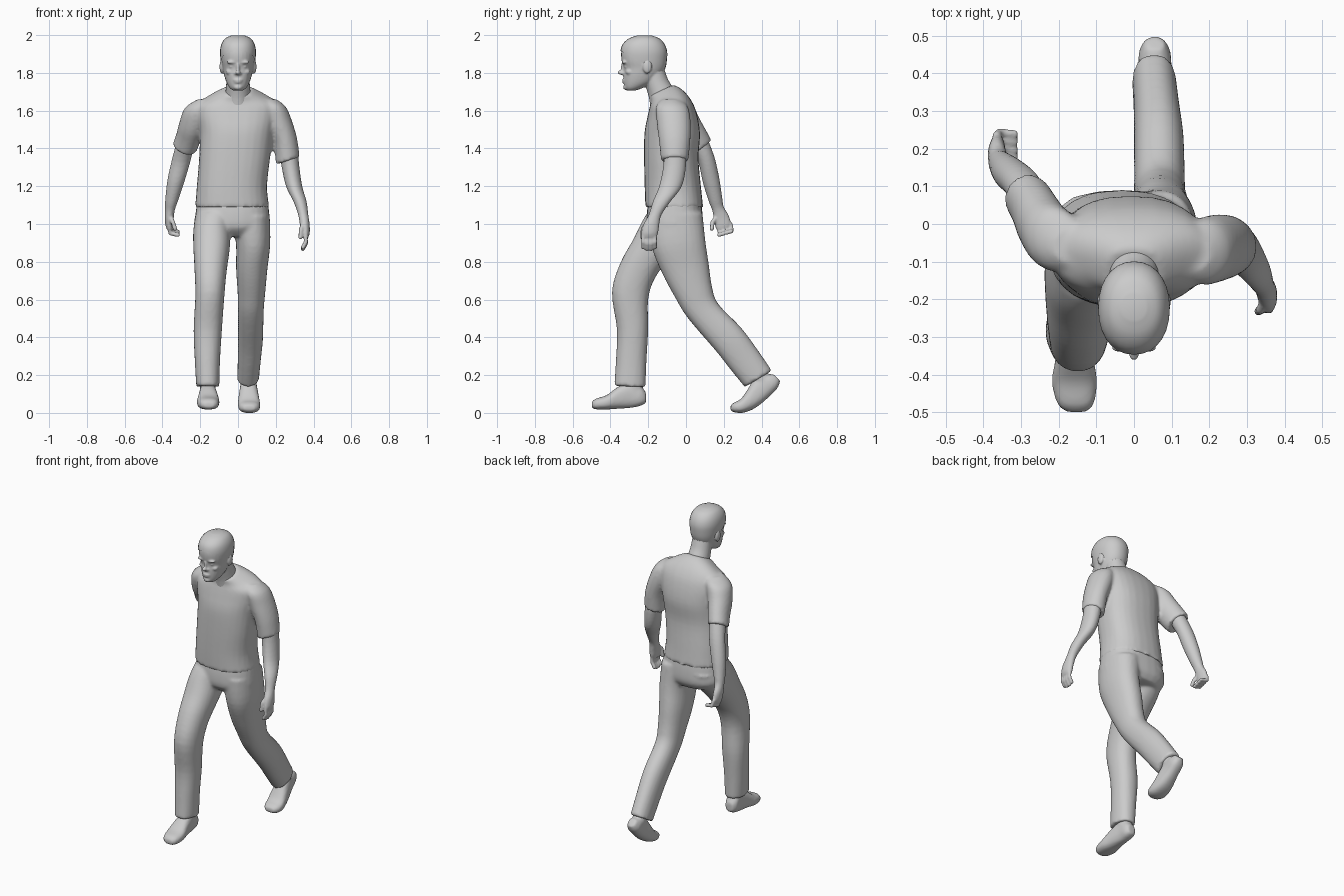
import bpy, bmesh, math
from mathutils import Vector


def finish(bm, name):
    bmesh.ops.recalc_face_normals(bm, faces=bm.faces)
    me = bpy.data.meshes.new(name)
    bm.to_mesh(me)
    bm.free()
    ob = bpy.data.objects.new(name, me)
    bpy.context.collection.objects.link(ob)
    return ob


def spline(a, b, c, d, t):
    return [0.5 * (2 * q + (r - p) * t + (2 * p - 5 * q + 4 * r - s) * t * t
                   + (3 * q - p - 3 * r + s) * t ** 3) for p, q, r, s in zip(a, b, c, d)]


def loft(name, rings, power=2.0, steps=4, seg=28):
    """Ring = x, y, z, half width, half depth, pitch (deg), roll (deg)."""
    rings = [list(r) + [0] * (7 - len(r)) for r in rings]
    n = len(rings)
    dense = []
    for i in range(n - 1):
        four = [rings[max(0, min(n - 1, i + k))] for k in (-1, 0, 1, 2)]
        dense += [spline(*four, s / steps) for s in range(steps)]
    dense.append(rings[-1])
    bm = bmesh.new()
    loops = []
    for x, y, z, rx, ry, pitch, roll in dense:
        a, b = math.radians(pitch), math.radians(roll)
        u, v = Vector((math.cos(b), 0, math.sin(b))), Vector((0, math.cos(a), math.sin(a)))
        loop = []
        for k in range(seg):
            c, s = math.cos(math.tau * k / seg), math.sin(math.tau * k / seg)
            c = math.copysign(abs(c) ** (2 / power), c)
            s = math.copysign(abs(s) ** (2 / power), s)
            loop.append(bm.verts.new(Vector((x, y, z)) + u * rx * c + v * ry * s))
        loops.append(loop)
    for p, q in zip(loops, loops[1:]):
        for k in range(seg):
            j = (k + 1) % seg
            bm.faces.new((p[k], p[j], q[j], q[k]))
    bm.faces.new(loops[0])
    bm.faces.new(loops[-1])
    return finish(bm, name)


def blob(pos, size):
    bm = bmesh.new()
    bmesh.ops.create_uvsphere(bm, u_segments=16, v_segments=10, radius=1)
    bmesh.ops.scale(bm, vec=size, verts=bm.verts)
    bmesh.ops.translate(bm, vec=pos, verts=bm.verts)
    return finish(bm, "blob")


def chain(points, r):
    """Beads along a path, fused later into a finger."""
    out = []
    for p, q in zip(points, points[1:]):
        p, q = Vector(p), Vector(q)
        m = max(2, int((q - p).length / (r * 0.6)))
        out += [blob(p.lerp(q, i / m), (r, r, r)) for i in range(m + 1)]
    return out


def smooth(ob, angle=50):
    bpy.ops.object.select_all(action='DESELECT')
    ob.select_set(True)
    bpy.context.view_layer.objects.active = ob
    bpy.ops.object.shade_smooth_by_angle(angle=math.radians(angle))


def fuse(name, parts, voxel, iterations=4):
    bpy.ops.object.select_all(action='DESELECT')
    for p in parts:
        p.select_set(True)
    bpy.context.view_layer.objects.active = parts[0]
    if len(parts) > 1:
        bpy.ops.object.join()
    ob = parts[0]
    ob.name = name
    m = ob.modifiers.new("Fuse", 'REMESH')
    m.mode = 'VOXEL'
    m.voxel_size = voxel
    s = ob.modifiers.new("Soften", 'SMOOTH')
    s.iterations = iterations
    for mod in ("Fuse", "Soften"):
        bpy.ops.object.modifier_apply(modifier=mod)
    smooth(ob)
    return ob


# Shirt: torso with both sleeves
torso = loft("torso", [
    (-.031, -.062, 1.09, .196, .153), (-.032, -.07, 1.2, .186, .149),
    (-.018, -.078, 1.35, .188, .144), (-.008, -.073, 1.48, .195, .147),
    (-.005, -.075, 1.58, .212, .13, 6), (0, -.085, 1.64, .205, .11, 12),
    (0, -.105, 1.682, .135, .087, 22), (0, -.13, 1.708, .075, .07, 25)], 2.4)
sleeve_l = loft("sleeve", [
    (.15, -.08, 1.66, .055, .05), (.185, -.075, 1.62, .068, .085), (.215, -.065, 1.54, .07, .09, 0, 8),
    (.25, -.06, 1.44, .064, .083, 0, 14), (.264, -.06, 1.335, .066, .072, 0, 18)])
sleeve_r = loft("sleeve", [
    (-.16, -.06, 1.66, .055, .05), (-.205, -.045, 1.615, .075, .083, 10), (-.238, -.01, 1.53, .072, .086, 25, -8),
    (-.262, .035, 1.46, .066, .08, 30, -12), (-.282, .07, 1.405, .065, .075, 32, -14)])
fuse("shirt", [torso, sleeve_l, sleeve_r], .01)

# Trousers: pelvis with the forward and the trailing leg
pelvis = loft("pelvis", [
    (-.028, -.06, 1.13, .185, .138), (-.03, -.06, 1.05, .196, .148),
    (-.032, -.058, .98, .2, .145), (-.032, -.05, .935, .16, .11)], 2.5)
leg_r = loft("leg", [
    (-.12, -.06, 1.05, .105, .143, -5), (-.137, -.115, .96, .1, .13, -20), (-.14, -.184, .868, .096, .108, -30),
    (-.145, -.258, .75, .085, .1, -28), (-.149, -.296, .62, .077, .098, -12), (-.16, -.283, .44, .075, .083, -2),
    (-.162, -.29, .28, .067, .081), (-.16, -.297, .14, .061, .083, -2)], 2.2)
leg_l = loft("leg", [
    (.067, -.055, 1.05, .1, .143, 4), (.08, -.04, .9, .091, .143, 8), (.073, -.003, .765, .083, .126, 12),
    (.071, .042, .635, .073, .101, 17), (.068, .09, .54, .068, .09, 22), (.066, .223, .392, .066, .091, 38),
    (.06, .305, .285, .061, .089, 37), (.053, .383, .18, .058, .084, 31)], 2.2)
fuse("trousers", [pelvis, leg_r, leg_l], .01)

# Shoes with ankles
shoe_r = loft("shoe", [
    (-.153, -.499, .042, .025, .014, 90), (-.155, -.478, .047, .048, .028, 90), (-.158, -.42, .056, .06, .038, 90),
    (-.158, -.36, .08, .051, .058, 90), (-.16, -.29, .097, .043, .07, 90), (-.162, -.24, .09, .041, .052, 90),
    (-.162, -.212, .08, .025, .028, 90)], 2.5)
ankle_r = loft("ankle", [(-.16, -.275, .08, .042, .05), (-.16, -.285, .24, .042, .05)])
fuse("shoe_right", [shoe_r, ankle_r], .008)
shoe_l = loft("shoe", [
    (.06, .236, .026, .028, .014, 90), (.06, .256, .029, .049, .026, 92), (.059, .295, .037, .059, .037, 98),
    (.057, .345, .073, .055, .052, 114), (.056, .4, .13, .045, .06, 130), (.055, .45, .165, .042, .048, 135),
    (.055, .48, .188, .025, .026, 137)], 2.5)
ankle_l = loft("ankle", [(.055, .42, .15, .042, .048, 31), (.055, .35, .24, .042, .05, 31)])
fuse("shoe_left", [shoe_l, ankle_l], .008)

# Bare arms with hands
arm_l = [loft("arm", [
    (.265, -.06, 1.42, .05, .055), (.277, -.06, 1.31, .047, .06), (.297, -.082, 1.2, .043, .06),
    (.328, -.128, 1.12, .035, .047), (.345, -.163, 1.05, .027, .034), (.353, -.183, 1.0, .026, .042),
    (.357, -.192, .955, .023, .045), (.357, -.195, .93, .016, .04)])]
arm_r = [loft("arm", [
    (-.275, .065, 1.44, .048, .05, 25), (-.3, .108, 1.34, .05, .045, 18), (-.328, .133, 1.23, .046, .045, 14),
    (-.35, .156, 1.13, .035, .037, 15), (-.36, .17, 1.08, .027, .032, 20), (-.364, .186, 1.035, .024, .041, 20),
    (-.363, .197, .995, .021, .043, 20), (-.361, .202, .975, .016, .038, 20)])]
for i in range(4):
    y, tip = -.227 + .021 * i, .008 * (i in (1, 2))
    arm_l += chain([(.358, y, .945), (.36, y, .905 - tip), (.343, y, .876 - tip)], .0115)
    y, z = .172 + .021 * i, .972 + .006 * i
    arm_r += chain([(-.365, y, z + .01), (-.357, y + .008, z - .022), (-.318, y + .004, z - .03)], .0115)
arm_l += chain([(.348, -.2, 1.01), (.335, -.228, .975), (.33, -.232, .93)], .012)
arm_r += chain([(-.357, .165, 1.04), (-.345, .14, 1.01), (-.333, .137, .975)], .012)
fuse("arm_left", arm_l, .006, 3)
fuse("arm_right", arm_r, .006, 3)

# Head: z, front y, back y, half width
profile = [(1.707, -.313, -.265, .028), (1.722, -.324, -.225, .045), (1.75, -.33, -.17, .061),
           (1.79, -.332, -.13, .074), (1.825, -.33, -.112, .081), (1.865, -.341, -.105, .088),
           (1.91, -.343, -.104, .091), (1.95, -.33, -.118, .083), (1.98, -.295, -.147, .062),
           (1.995, -.25, -.19, .028)]


def skull(name, grow):
    return loft(name, [(0, (f + b) / 2, z + grow, w + grow, (b - f) / 2 + grow) for z, f, b, w in profile], 2.15)


face = [skull("head", 0), loft("neck", [
    (0, -.11, 1.62, .075, .08, 20), (0, -.13, 1.69, .067, .07, 20),
    (0, -.155, 1.75, .062, .062, 15), (0, -.175, 1.82, .06, .06)])]
# Nose, lips and chin
face += [blob((0, -.332, 1.825), (.009, .014, .035)), blob((0, -.345, 1.802), (.013, .018, .012)),
         blob((0, -.335, 1.797), (.02, .012, .009)), blob((0, -.328, 1.762), (.025, .012, .006)),
         blob((0, -.326, 1.751), (.022, .012, .006)), blob((0, -.318, 1.724), (.024, .015, .015))]
# Brows, eyes, cheeks and ears
for s in (-1, 1):
    face += [blob((s * .034, -.328, 1.856), (.028, .013, .008)), blob((s * .033, -.314, 1.833), (.014, .012, .009)),
             blob((s * .045, -.298, 1.805), (.02, .022, .016)), blob((s * .086, -.205, 1.832), (.012, .024, .036))]
fuse("head", face, .0055, 3)

# Hair cap cut along the hairline
hair = skull("hair", .004)
bm = bmesh.new()
bm.from_mesh(hair.data)
bmesh.ops.bisect_plane(bm, geom=bm.verts[:] + bm.edges[:] + bm.faces[:], plane_co=(0, -.345, 1.915),
                       plane_no=Vector((0, .47, .88)), clear_inner=True)
bm.to_mesh(hair.data)
bm.free()
smooth(hair)
